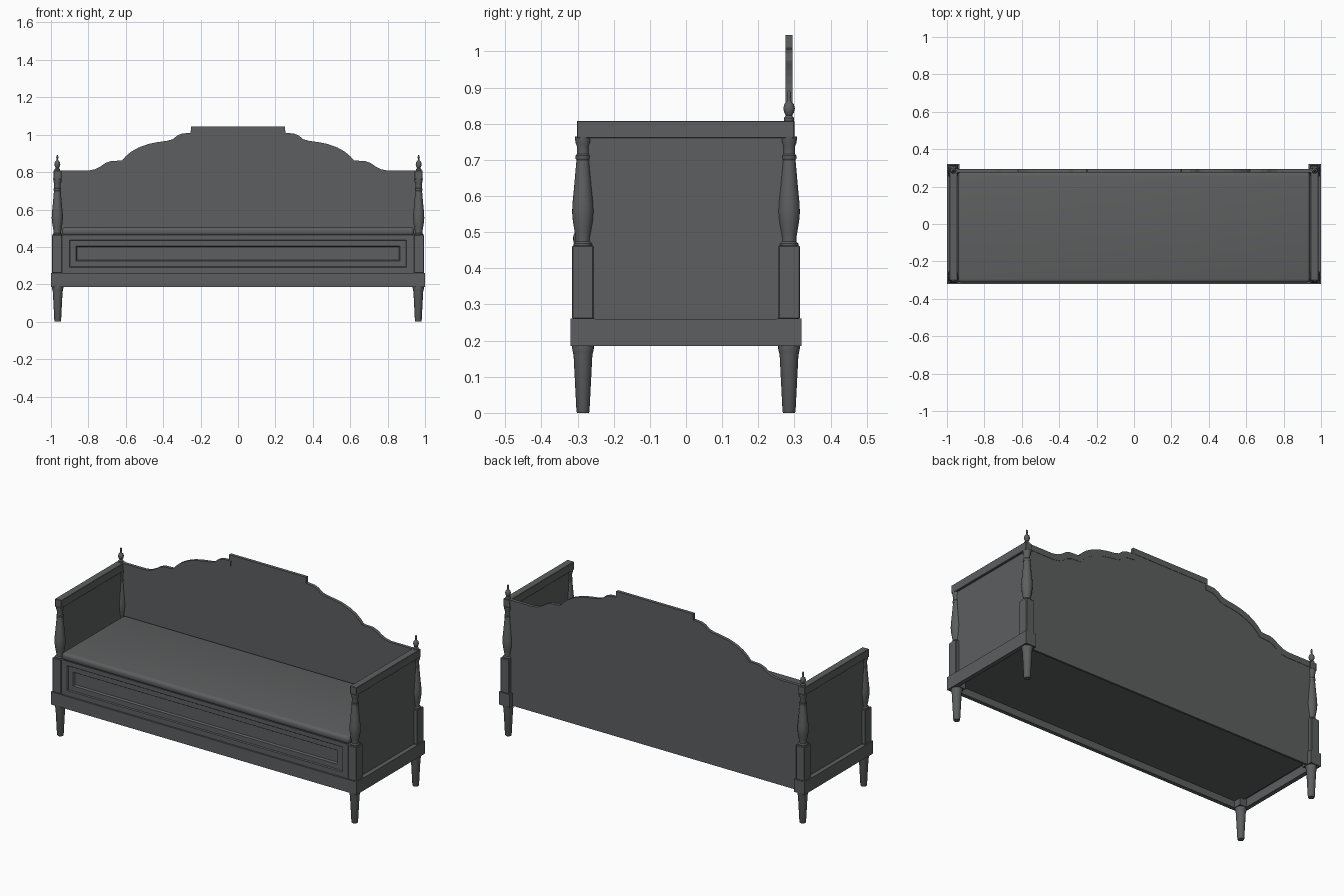
import bpy, bmesh, math

if "Cube" in bpy.data.objects:
    bpy.data.objects.remove(bpy.data.objects["Cube"])

paint = bpy.data.materials.new("dark grey paint")
paint.diffuse_color = (0.11, 0.114, 0.115, 1)
paint.use_nodes = True
paint.node_tree.nodes["Principled BSDF"].inputs["Base Color"].default_value = paint.diffuse_color


def finish(name, bm, smooth=False):
    bmesh.ops.recalc_face_normals(bm, faces=bm.faces)
    me = bpy.data.meshes.new(name)
    bm.to_mesh(me)
    bm.free()
    me.materials.append(paint)
    ob = bpy.data.objects.new(name, me)
    bpy.context.collection.objects.link(ob)
    if smooth:
        bpy.ops.object.select_all(action='DESELECT')
        ob.select_set(True)
        bpy.context.view_layer.objects.active = ob
        bpy.ops.object.shade_smooth_by_angle(angle=math.radians(35))
    return ob


def box(name, x, y, z, bevel=0.0, seg=1):
    x, y, z = sorted(x), sorted(y), sorted(z)
    bm = bmesh.new()
    bmesh.ops.create_cube(bm, size=1)
    for v in bm.verts:
        v.co = [(r[0] + r[1]) / 2 + c * (r[1] - r[0]) for r, c in zip((x, y, z), v.co)]
    if bevel:
        bmesh.ops.bevel(bm, geom=bm.edges[:], offset=bevel, segments=seg, profile=0.5, affect='EDGES')
    return finish(name, bm, seg > 1)


def turned(name, x, y, profile, n=24):
    bm = bmesh.new()
    rings = [[bm.verts.new((x + r * math.cos(2 * math.pi * i / n),
                            y + r * math.sin(2 * math.pi * i / n), z)) for i in range(n)]
             for r, z in profile]
    for a, b in zip(rings, rings[1:]):
        for i in range(n):
            bm.faces.new((a[i], a[(i + 1) % n], b[(i + 1) % n], b[i]))
    bm.faces.new(rings[0])
    bm.faces.new(rings[-1])
    return finish(name, bm, True)


def prism(name, outline, y0, y1):
    bm = bmesh.new()
    a = [bm.verts.new((x, y0, z)) for x, z in outline]
    b = [bm.verts.new((x, y1, z)) for x, z in outline]
    bm.faces.new(a)
    bm.faces.new(b)
    for i in range(len(a)):
        j = (i + 1) % len(a)
        bm.faces.new((a[i], a[j], b[j], b[i]))
    return finish(name, bm)


LEG = [(0.016, 0), (0.018, 0.004), (0.026, 0.16), (0.028, 0.168), (0.03, 0.178), (0.03, 0.19)]
POST = [(0.026, 0.46), (0.026, 0.468), (0.02, 0.474), (0.02, 0.484), (0.023, 0.5), (0.028, 0.53),
        (0.03, 0.555), (0.029, 0.58), (0.025, 0.62), (0.018, 0.70), (0.02, 0.703), (0.02, 0.712),
        (0.017, 0.716), (0.017, 0.738), (0.021, 0.748), (0.022, 0.765)]
FINIAL = [(0.014, 0.805), (0.014, 0.816), (0.008, 0.822), (0.013, 0.83), (0.016, 0.842), (0.013, 0.854),
          (0.006, 0.861), (0.004, 0.868), (0.006, 0.88), (0.004, 0.889), (0.001, 0.892)]

# legs, corner blocks and turned posts at the four corners, finials at the back
for sx, side in ((-1, "left"), (1, "right")):
    for sy, end in ((-1, "front"), (1, "back")):
        tag = f"{end}_{side}"
        turned("leg_" + tag, sx * 0.964, sy * 0.285, LEG)
        box("base_block_" + tag, (sx * 0.932, sx), (sy * 0.252, sy * 0.32), (0.185, 0.261))
        box("corner_block_" + tag, (sx * 0.94, sx * 0.995), (sy * 0.255, sy * 0.315), (0.26, 0.463), 0.003)
        turned("post_" + tag, sx * 0.966, sy * 0.285, POST)
        if sy > 0:
            turned("finial_" + side, sx * 0.966, 0.285, FINIAL)
    # side rails and panels
    box("base_rail_" + side, (sx * 0.975, sx), (-0.31, 0.31), (0.185, 0.26))
    box("base_ledge_" + side, (sx * 0.95, sx * 0.99), (-0.3, 0.3), (0.235, 0.26))
    box("side_panel_" + side, (sx * 0.956, sx * 0.974), (-0.285, 0.285), (0.25, 0.77))
    box("arm_rail_" + side, (sx * 0.945, sx * 0.987), (-0.302, 0.3), (0.76, 0.808), 0.002)

# front rail and seat body
box("base_rail_front", (-0.99, 0.99), (-0.32, -0.297), (0.185, 0.26))
box("seat_body", (-0.96, 0.96), (-0.3, 0.28), (0.225, 0.262))
box("seat_board", (-0.955, 0.955), (-0.29, 0.28), (0.44, 0.462))
box("seat_cushion", (-0.942, 0.942), (-0.312, 0.277), (0.46, 0.505), 0.018, 4)

# front panel with stepped moulding: half width, bottom, top, depth
steps = [(0.945, 0.255, 0.463, -0.28), (0.945, 0.255, 0.463, -0.31), (0.902, 0.29, 0.438, -0.31),
         (0.898, 0.294, 0.434, -0.304), (0.866, 0.324, 0.406, -0.304), (0.86, 0.33, 0.4, -0.294)]
bm = bmesh.new()
loops = [[bm.verts.new(p) for p in ((-w, y, a), (w, y, a), (w, y, b), (-w, y, b))] for w, a, b, y in steps]
for p, q in zip(loops, loops[1:]):
    for i in range(4):
        bm.faces.new((p[i], p[(i + 1) % 4], q[(i + 1) % 4], q[i]))
bm.faces.new(loops[0])
bm.faces.new(loops[-1])
finish("front_panel", bm)

# shaped backrest with a trim band along its crest
half = [(0.95, 0.808), (0.80, 0.808), (0.765, 0.815), (0.735, 0.83), (0.71, 0.848), (0.68, 0.859),
        (0.62, 0.862), (0.60, 0.885), (0.57, 0.91), (0.53, 0.932), (0.48, 0.95), (0.43, 0.96),
        (0.38, 0.967), (0.35, 0.975), (0.325, 0.995), (0.30, 1.006), (0.253, 1.01), (0.252, 1.045)]
low = [(x if x > 0.9 else x - 0.012, z - 0.034) for x, z in half]


def mirrored(pts):
    return pts + [(-x, z) for x, z in reversed(pts)]


prism("back_panel", mirrored([(0.95, 0.185)] + [(x, z - 0.004) for x, z in half]), 0.28, 0.292)
prism("back_crest_trim", mirrored(half) + mirrored(low)[::-1], 0.275, 0.294)
